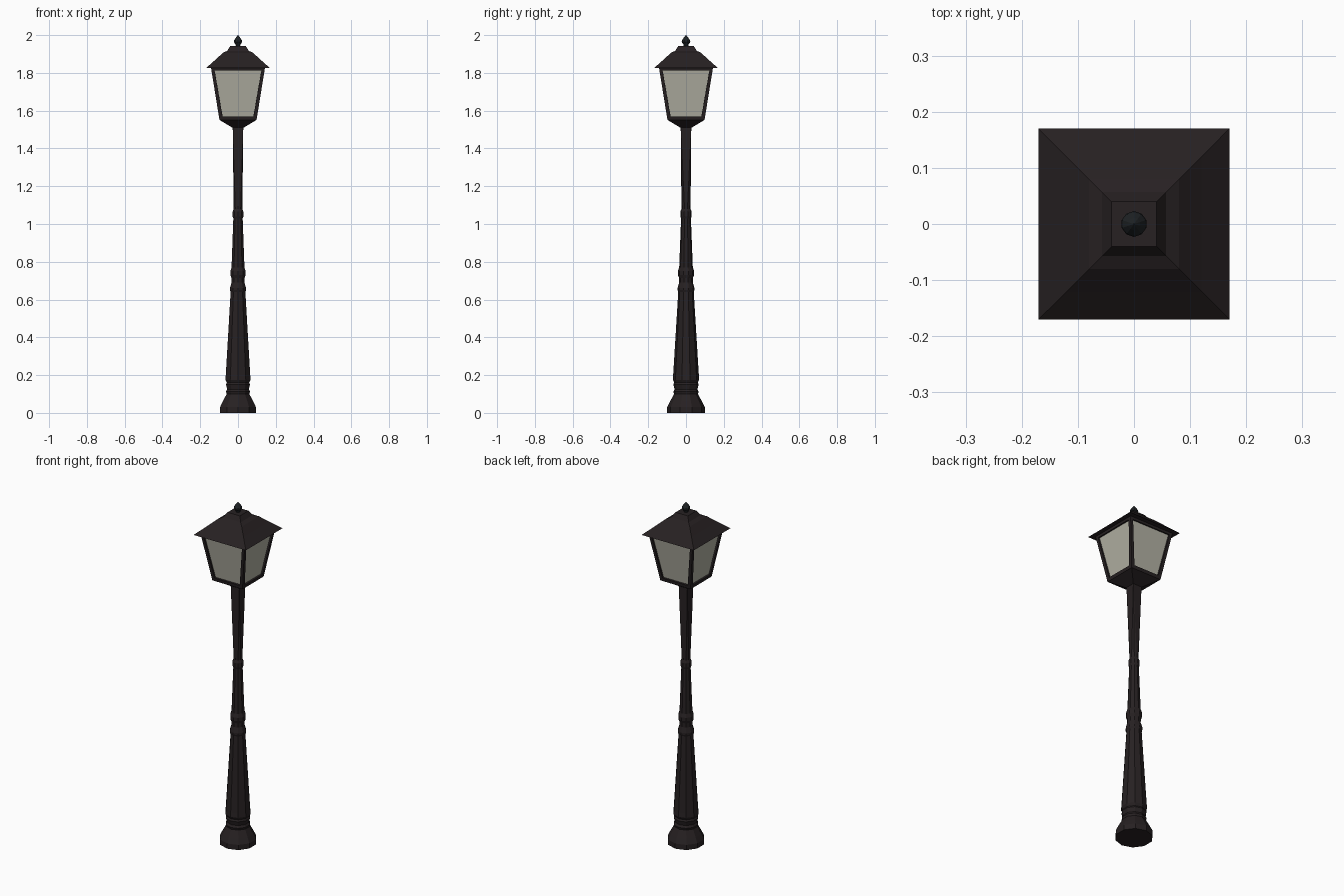
import bpy, bmesh
from math import sin, cos, pi, sqrt

if "Cube" in bpy.data.objects:
    bpy.data.objects.remove(bpy.data.objects["Cube"])


def material(name, rgb):
    m = bpy.data.materials.new(name)
    m.diffuse_color = (*rgb, 1)
    m.use_nodes = True
    m.node_tree.nodes["Principled BSDF"].inputs["Base Color"].default_value = m.diffuse_color
    return m


IRON = material("dark_iron", (0.02, 0.015, 0.016))
CAP = material("finial_iron", (0.013, 0.016, 0.018))
GLASS = material("frosted_glass", (0.45, 0.44, 0.37))


def finish(bm, name, mat):
    bmesh.ops.recalc_face_normals(bm, faces=bm.faces)
    me = bpy.data.meshes.new(name)
    bm.to_mesh(me)
    bm.free()
    me.materials.append(mat)
    ob = bpy.data.objects.new(name, me)
    bpy.context.collection.objects.link(ob)
    return ob


def ring(bm, sides, r, z, start):
    return [bm.verts.new((r * cos(start + 2 * pi * i / sides),
                          r * sin(start + 2 * pi * i / sides), z))
            for i in range(sides)]


def loft(profile, sides, start):
    """Stack of polygon rings from (radius, height) pairs, capped at both ends."""
    bm = bmesh.new()
    rings = [ring(bm, sides, r, z, start) for r, z in profile]
    for a, b in zip(rings, rings[1:]):
        for i in range(sides):
            j = (i + 1) % sides
            bm.faces.new((a[i], a[j], b[j], b[i]))
    bm.faces.new(rings[0][::-1])
    bm.faces.new(rings[-1])
    return bm


def square_loft(profile):
    """Same, with square rings given as (half width, height)."""
    return loft([(h * sqrt(2), z) for h, z in profile], 4, pi / 4)


# Ten-sided turned post with its foot and collars
post = [(0.1, 0), (0.1, 0.03), (0.085, 0.06), (0.063, 0.1), (0.067, 0.112),
        (0.06, 0.125), (0.067, 0.15), (0.062, 0.16), (0.07, 0.175), (0.068, 0.2),
        (0.041, 0.64), (0.045, 0.65), (0.045, 0.66), (0.036, 0.69),
        (0.037, 0.715), (0.043, 0.73), (0.043, 0.75), (0.036, 0.77),
        (0.026, 1.03), (0.03, 1.04), (0.03, 1.065), (0.024, 1.08)]
finish(loft(post, 10, pi / 2), "lower_post", IRON)

# Upper post blends from the round neck to a square top
bm = bmesh.new()
ring(bm, 10, 0.024, 1.075, pi / 2)
ring(bm, 4, 0.028 * sqrt(2), 1.515, pi / 4)
bmesh.ops.convex_hull(bm, input=bm.verts)
finish(bm, "upper_post", IRON)

# Lantern base, an upturned pyramid under the cage
finish(square_loft([(0.03, 1.51), (0.096, 1.55)]), "lantern_base", IRON)

# Lantern frame with an opening cut in each side
bm = square_loft([(0.098, 1.55), (0.143, 1.828)])
bm.normal_update()
bmesh.ops.recalc_face_normals(bm, faces=bm.faces)
sides = [f for f in bm.faces if abs(f.normal.z) < 0.5]
bmesh.ops.inset_individual(bm, faces=sides, thickness=0.025, depth=0)
bmesh.ops.inset_individual(bm, faces=sides, thickness=0.0, depth=-0.011)
bmesh.ops.delete(bm, geom=sides, context='FACES_ONLY')
finish(bm, "lantern_frame", IRON)

# Glass set back inside the frame
finish(square_loft([(0.089, 1.555), (0.132, 1.823)]), "lantern_glass", GLASS)

# Roof with raised cap
finish(square_loft([(0.17, 1.825), (0.12, 1.869), (0.08, 1.906),
                    (0.057, 1.917), (0.04, 1.943)]), "roof", IRON)

# Finial
finish(loft([(0.012, 1.94), (0.013, 1.95), (0.023, 1.963), (0.021, 1.973),
             (0.011, 1.988), (0.001, 2.0)], 10, pi / 2), "finial", CAP)
